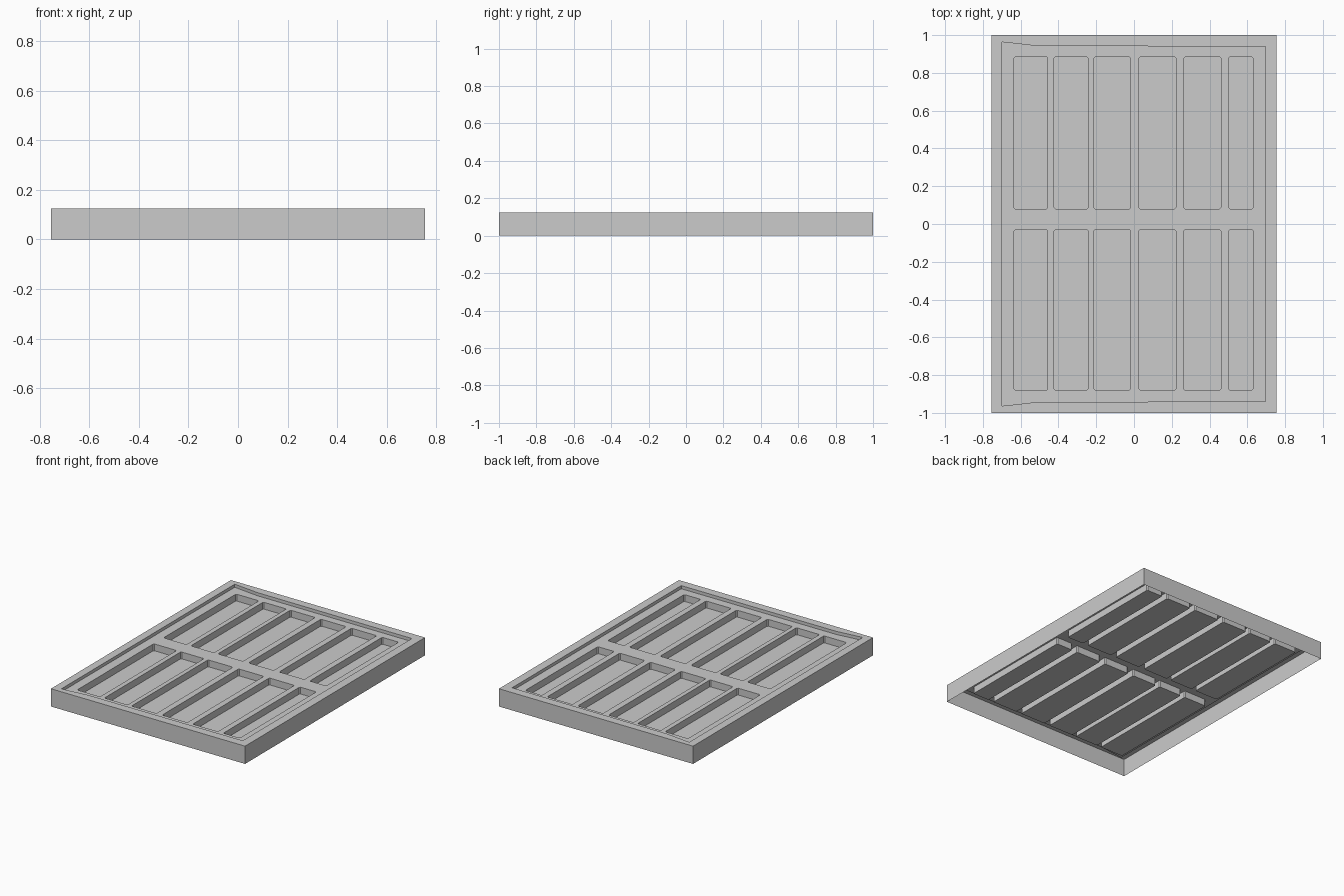
import bpy, bmesh

if "Cube" in bpy.data.objects:
    bpy.data.objects.remove(bpy.data.objects["Cube"])

TOP, RECESS, POCKET = 0.125, 0.103, 0.055
bm = bmesh.new()


def loop(points, z):
    """Closed ring of edges at height z."""
    vs = [bm.verts.new((x, y, z)) for x, y in points]
    es = [bm.edges.new((vs[i], vs[(i + 1) % len(vs)])) for i in range(len(vs))]
    return vs, es


def wall(a, b):
    """Quads between two rings with matching points."""
    va, vb = a[0], b[0]
    n = len(va)
    for i in range(n):
        j = (i + 1) % n
        bm.faces.new((va[i], va[j], vb[j], vb[i]))


def fill(*rings):
    """Flat face inside the first ring, the others are holes."""
    edges = [e for r in rings for e in r[1]]
    bmesh.ops.triangle_fill(bm, use_beauty=True, use_dissolve=False,
                            edges=edges, normal=(0, 0, 1))


def chamfered(x0, x1, y0, y1, c=0.007):
    return [(x0 + c, y0), (x1 - c, y0), (x1, y0 + c), (x1, y1 - c),
            (x1 - c, y1), (x0 + c, y1), (x0, y1 - c), (x0, y0 + c)]


# Outer skirt, open underneath
rect = [(-0.755, -1), (0.755, -1), (0.755, 1), (-0.755, 1)]
base, outer = loop(rect, 0), loop(rect, TOP)
wall(base, outer)

# Raised rim and the step down inside it, flared on the left side
half = [(-0.70, 0.963), (-0.65, 0.958), (-0.51, 0.942), (0.695, 0.94)]
outline = [(x, -y) for x, y in half] + half[::-1]
inner, step = loop(outline, TOP), loop(outline, RECESS)
fill(outer, inner)
wall(inner, step)

# Two rows of sunken pockets
columns = [(-0.635, -0.457), (-0.423, -0.243), (-0.212, -0.018),
           (0.026, 0.222), (0.264, 0.46), (0.502, 0.63)]
mouths = []
for y0, y1 in [(-0.88, -0.03), (0.08, 0.885)]:
    for x0, x1 in columns:
        pts = chamfered(x0, x1, y0, y1)
        mouth, floor = loop(pts, RECESS), loop(pts, POCKET)
        wall(mouth, floor)
        bm.faces.new(floor[0])
        mouths.append(mouth)

# Recessed plate around the pockets
fill(step, *mouths)

bmesh.ops.recalc_face_normals(bm, faces=bm.faces)
bm.normal_update()
if sum(f.normal.z * f.calc_area() for f in bm.faces) < 0:
    bmesh.ops.reverse_faces(bm, faces=bm.faces[:])
bmesh.ops.dissolve_limit(bm, angle_limit=0.01, verts=[],
                         edges=bm.edges[:])

mesh = bpy.data.meshes.new("pocketed_panel")
bm.to_mesh(mesh)
bm.free()
panel = bpy.data.objects.new("pocketed_panel", mesh)
bpy.context.collection.objects.link(panel)
